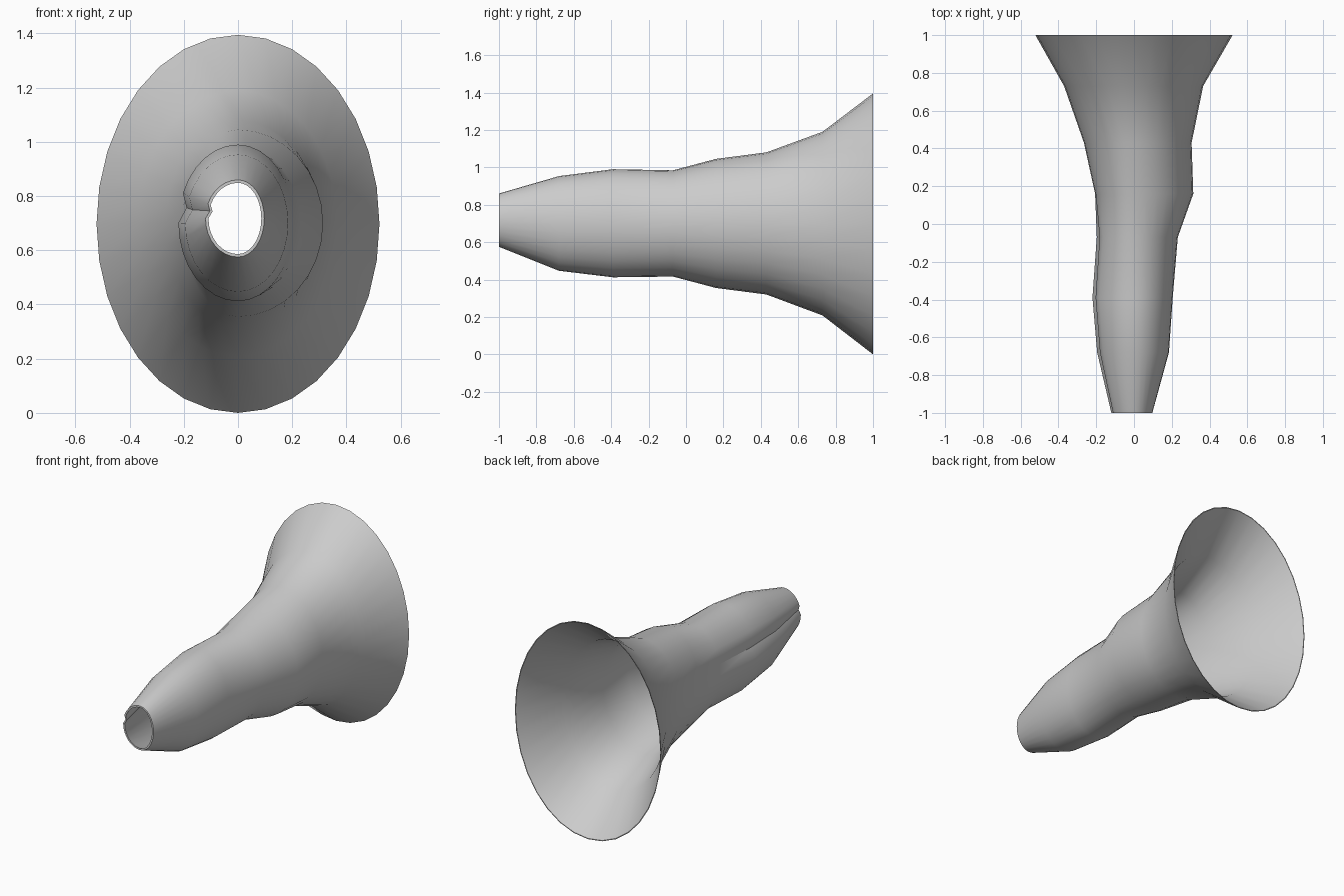
import bpy, bmesh
from math import sin, cos, tau, radians

if "Cube" in bpy.data.objects:
    bpy.data.objects.remove(bpy.data.objects["Cube"])

SIDES = 32
# Cross-sections along the horn: y, left half width, right half width, bottom z, top z
SECTIONS = [
    (-1.00, 0.120, 0.097, 0.575, 0.860),
    (-0.68, 0.195, 0.185, 0.447, 0.953),
    (-0.39, 0.220, 0.205, 0.412, 0.990),
    (-0.07, 0.197, 0.232, 0.416, 0.984),
    (0.16, 0.206, 0.314, 0.355, 1.045),
    (0.43, 0.265, 0.305, 0.320, 1.080),
    (0.73, 0.370, 0.366, 0.208, 1.190),
    (1.00, 0.522, 0.522, 0.000, 1.395),
]
WALL = 0.011


def make_ring(bm, section, inset):
    y, left, right, low, high = section
    mid, half = (low + high) / 2, (high - low) / 2 - inset
    verts = []
    for i in range(SIDES):
        a = tau * i / SIDES
        width = (right if cos(a) > 0 else left) - inset
        if y < 0 and i == SIDES // 2 - 1:   # crease along the left of the tube
            width *= 0.88
        verts.append(bm.verts.new((width * cos(a), y, mid + half * sin(a))))
    return verts


# Flared hollow horn: outer skin out to the bell, inner skin back to the mouth
bm = bmesh.new()
rings = [make_ring(bm, s, 0) for s in SECTIONS]
rings += [make_ring(bm, s, WALL if s[0] < 0.9 else 0.005) for s in reversed(SECTIONS)]
for a, b in zip(rings, rings[1:] + rings[:1]):
    for i in range(SIDES):
        j = (i + 1) % SIDES
        bm.faces.new((a[i], a[j], b[j], b[i]))
bmesh.ops.recalc_face_normals(bm, faces=bm.faces)

mesh = bpy.data.meshes.new("horn")
bm.to_mesh(mesh)
bm.free()
horn = bpy.data.objects.new("horn", mesh)
bpy.context.collection.objects.link(horn)
bpy.context.view_layer.objects.active = horn
horn.select_set(True)
bpy.ops.object.shade_smooth_by_angle(angle=radians(40))
